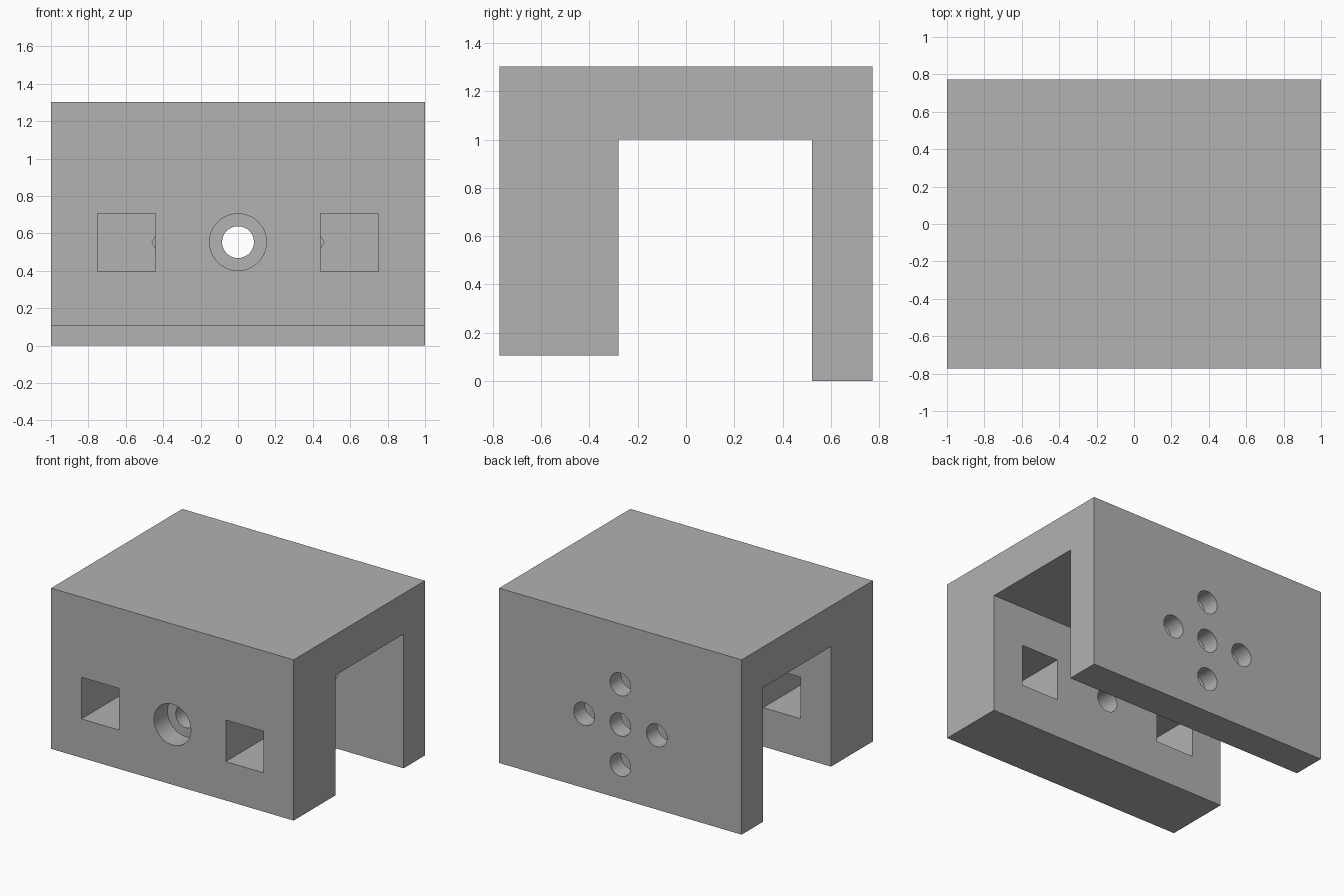
import bpy
import bmesh
from math import radians

default = bpy.data.objects.get("Cube")
if default:
    bpy.data.objects.remove(default, do_unlink=True)

# Overall sizes
FRONT, BACK = -0.7725, 0.7725
FRONT_INNER, BACK_INNER = -0.28, 0.522
HOLE_Z = 0.553
BOLT_R, HEAD_R, NUT_R = 0.085, 0.152, 0.16
SPACING = 0.3

grey = bpy.data.materials.new("plain grey")
grey.use_nodes = True
grey.diffuse_color = (0.445, 0.445, 0.445, 1)
grey.node_tree.nodes["Principled BSDF"].inputs["Base Color"].default_value = grey.diffuse_color

# Bracket body: a channel profile swept across x, front leg shorter than back leg
profile = [(FRONT, 0.105), (FRONT_INNER, 0.105), (FRONT_INNER, 1.0), (BACK_INNER, 1.0),
           (BACK_INNER, 0), (BACK, 0), (BACK, 1.303), (FRONT, 1.303)]
mesh = bpy.data.meshes.new("clamp_body")
bm = bmesh.new()
face = bm.faces.new([bm.verts.new((-1, y, z)) for y, z in profile])
sweep = bmesh.ops.extrude_face_region(bm, geom=[face])
moved = [v for v in sweep["geom"] if isinstance(v, bmesh.types.BMVert)]
bmesh.ops.translate(bm, verts=moved, vec=(2, 0, 0))
bmesh.ops.recalc_face_normals(bm, faces=bm.faces)
bm.to_mesh(mesh)
bm.free()
body = bpy.data.objects.new("clamp_body", mesh)
bpy.context.collection.objects.link(body)
mesh.materials.append(grey)


def cut(cutter):
    """Subtract the cutter from the body, then discard it."""
    cutter.hide_render = True
    cutter.data.materials.append(grey)
    mod = body.modifiers.new("cut", "BOOLEAN")
    mod.operation = "DIFFERENCE"
    mod.solver = "EXACT"
    mod.object = cutter
    bpy.ops.object.select_all(action="DESELECT")
    bpy.context.view_layer.objects.active = body
    body.select_set(True)
    bpy.ops.object.modifier_apply(modifier=mod.name)
    bpy.data.objects.remove(cutter, do_unlink=True)


def bore(x, z, radius, y0, y1, sides=48, turn=0):
    """Drill a round or polygonal hole along y."""
    bpy.ops.mesh.primitive_cylinder_add(
        vertices=sides, radius=radius, depth=y1 - y0,
        location=(x, (y0 + y1) / 2, z), rotation=(radians(90), radians(turn), 0))
    cut(bpy.context.object)


# Square windows through the front leg
for side in (-1, 1):
    bpy.ops.mesh.primitive_cube_add(size=1, location=(side * 0.595, -0.525, 0.55))
    window = bpy.context.object
    window.scale = (0.31, 0.7, 0.31)
    cut(window)

# Front bolt hole with a recess for the bolt head
bore(0, HOLE_Z, HEAD_R, FRONT - 0.1, FRONT + 0.16)
bore(0, HOLE_Z, BOLT_R, FRONT - 0.1, FRONT_INNER + 0.1)

# Cross of bolt holes in the back leg, each with a nut pocket on the inside
for dx, dz in ((0, 0), (1, 0), (-1, 0), (0, 1), (0, -1)):
    x, z = dx * SPACING, HOLE_Z + dz * SPACING
    bore(x, z, NUT_R, BACK_INNER - 0.1, BACK_INNER + 0.12, sides=6, turn=30)
    bore(x, z, BOLT_R, BACK_INNER - 0.1, BACK + 0.1)

# Smooth the bores, keep the block edges sharp
bpy.context.view_layer.objects.active = body
body.select_set(True)
bpy.ops.object.shade_smooth_by_angle(angle=radians(25))
